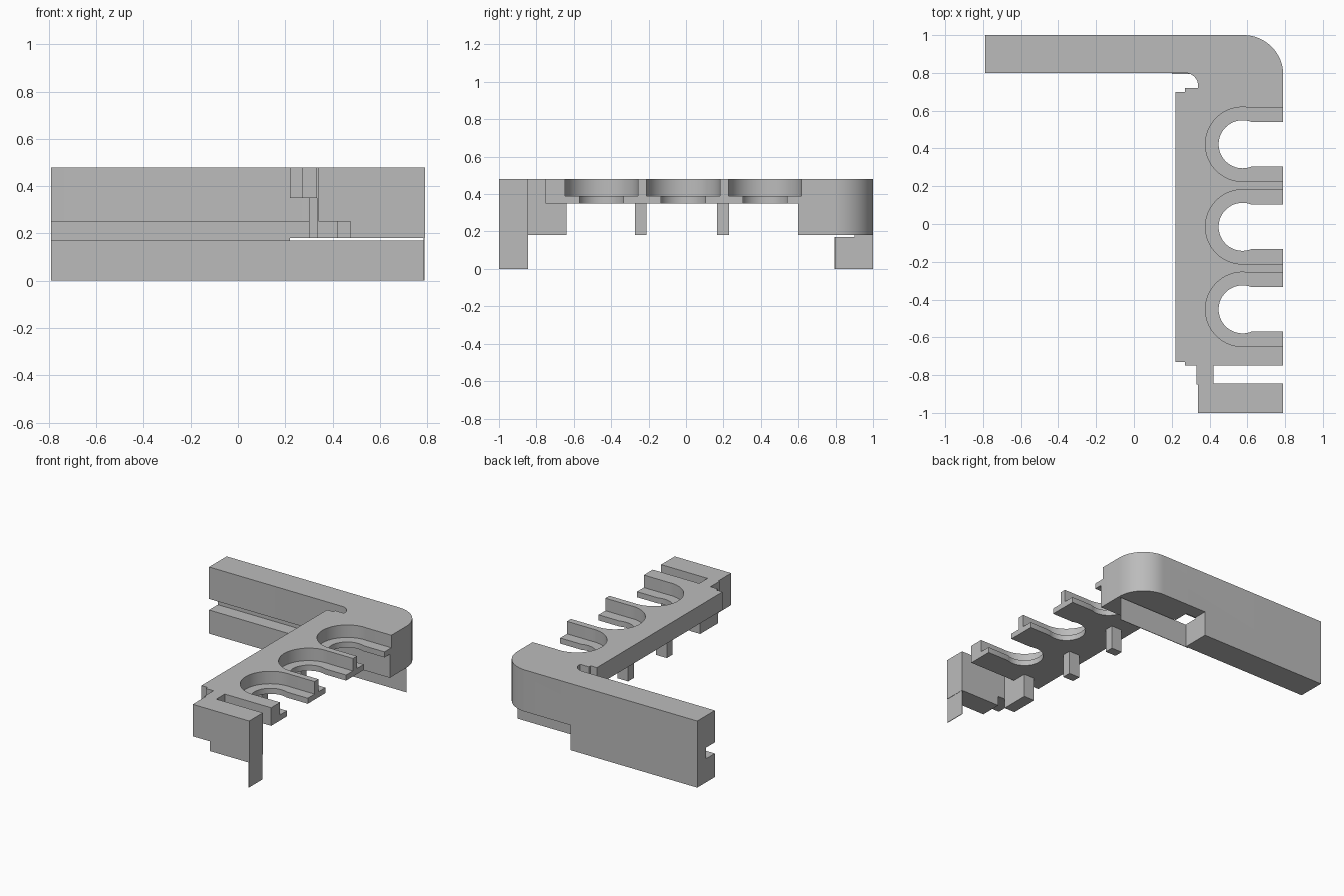
import bpy, bmesh
from math import sin, cos, asin, pi

cube = bpy.data.objects.get("Cube")
if cube:
    bpy.data.objects.remove(cube, do_unlink=True)

grey = bpy.data.materials.new("plain grey")
grey.use_nodes = True
colour = (0.5, 0.5, 0.5, 1)
grey.diffuse_color = colour
grey.node_tree.nodes["Principled BSDF"].inputs["Base Color"].default_value = colour


def prism(name, outline, z0, z1):
    """Extrude a flat outline from z0 up to z1."""
    bm = bmesh.new()
    base = bm.faces.new([bm.verts.new((x, y, z0)) for x, y in outline])
    top = bmesh.ops.extrude_face_region(bm, geom=[base])
    verts = [v for v in top["geom"] if isinstance(v, bmesh.types.BMVert)]
    bmesh.ops.translate(bm, vec=(0, 0, z1 - z0), verts=verts)
    bmesh.ops.recalc_face_normals(bm, faces=bm.faces)
    mesh = bpy.data.meshes.new(name)
    bm.to_mesh(mesh)
    bm.free()
    mesh.materials.append(grey)
    obj = bpy.data.objects.new(name, mesh)
    bpy.context.collection.objects.link(obj)
    return obj


def box(name, x0, x1, y0, y1, z0, z1):
    return prism(name, [(x0, y0), (x1, y0), (x1, y1), (x0, y1)], z0, z1)


def arc(cx, cy, r, a0, a1, n):
    return [(cx + r * cos(a0 + (a1 - a0) * i / n),
             cy + r * sin(a0 + (a1 - a0) * i / n)) for i in range(n + 1)]


def u_shape(cy, r, half):
    """Round-ended channel running out past the +x edge."""
    a = asin(half / r)
    return [(0.9, cy + half)] + arc(0.575, cy, r, a, 2 * pi - a, 40) + [(0.9, cy - half)]


def make_active(obj):
    bpy.ops.object.select_all(action="DESELECT")
    obj.select_set(True)
    bpy.context.view_layer.objects.active = obj


def cut(obj, cutter):
    cutter.hide_render = True
    mod = obj.modifiers.new("cut", "BOOLEAN")
    mod.operation = "DIFFERENCE"
    mod.solver = "EXACT"
    mod.object = cutter
    make_active(obj)
    bpy.ops.object.modifier_apply(modifier=mod.name)
    bpy.data.objects.remove(cutter, do_unlink=True)


# Bracket silhouette: arm, rounded corner, deck, web and front block
outline = [(-0.79, 1)] + arc(0.58, 0.79, 0.21, pi / 2, 0, 16)
outline += [(0.79, -0.75), (0.42, -0.75), (0.42, -0.845), (0.79, -0.845),
            (0.79, -1), (0.34, -1), (0.34, -0.85), (0.33, -0.85), (0.33, -0.75),
            (0.27, -0.75), (0.27, -0.73), (0.22, -0.73), (0.22, 0.7),
            (0.27, 0.7), (0.27, 0.72), (0.34, 0.72)]
outline += arc(0.27, 0.73, 0.07, 0, pi / 2, 10) + [(-0.79, 0.8)]
bracket = prism("bracket", outline, 0, 0.48)

# Clear the space below the deck, corner and front block
cut(bracket, box("under_deck", 0.1, 0.9, -0.64, 0.6, -0.1, 0.35))
cut(bracket, box("under_inner_edge", 0.1, 0.335, -1.1, 0.76, -0.1, 0.35))
cut(bracket, box("under_deck_end", 0.42, 0.9, -0.8, -0.6, -0.1, 0.35))
cut(bracket, box("under_corner", 0.22, 0.9, -1.1, 1.1, -0.1, 0.18))
cut(bracket, box("front_step", 0.2, 0.475, -1.1, -0.845, -0.1, 0.25))

# Long groove along the inside of the arm
cut(bracket, box("arm_groove", -0.9, 0.3, 0.7, 0.9, 0.17, 0.25))

# Three stepped channels
for cy in (0.422, -0.015, -0.452):
    cut(bracket, prism("recess", u_shape(cy, 0.197, 0.196), 0.39, 0.6))
    cut(bracket, prism("opening", u_shape(cy, 0.127, 0.118), 0.3, 0.6))
make_active(bracket)
bpy.ops.object.shade_smooth_by_angle(angle=0.5)

# Legs below the ribs
for name, y in (("front_leg", -0.242), ("back_leg", 0.198)):
    box(name, 0.30, 0.385, y - 0.032, y + 0.032, 0.18, 0.35)

# Thin plates hanging below the body
box("lower_lip", 0.2, 0.785, 0.795, 0.799, 0, 0.17)
box("end_plate", 0.784, 0.788, -1, -0.845, 0, 0.2)
